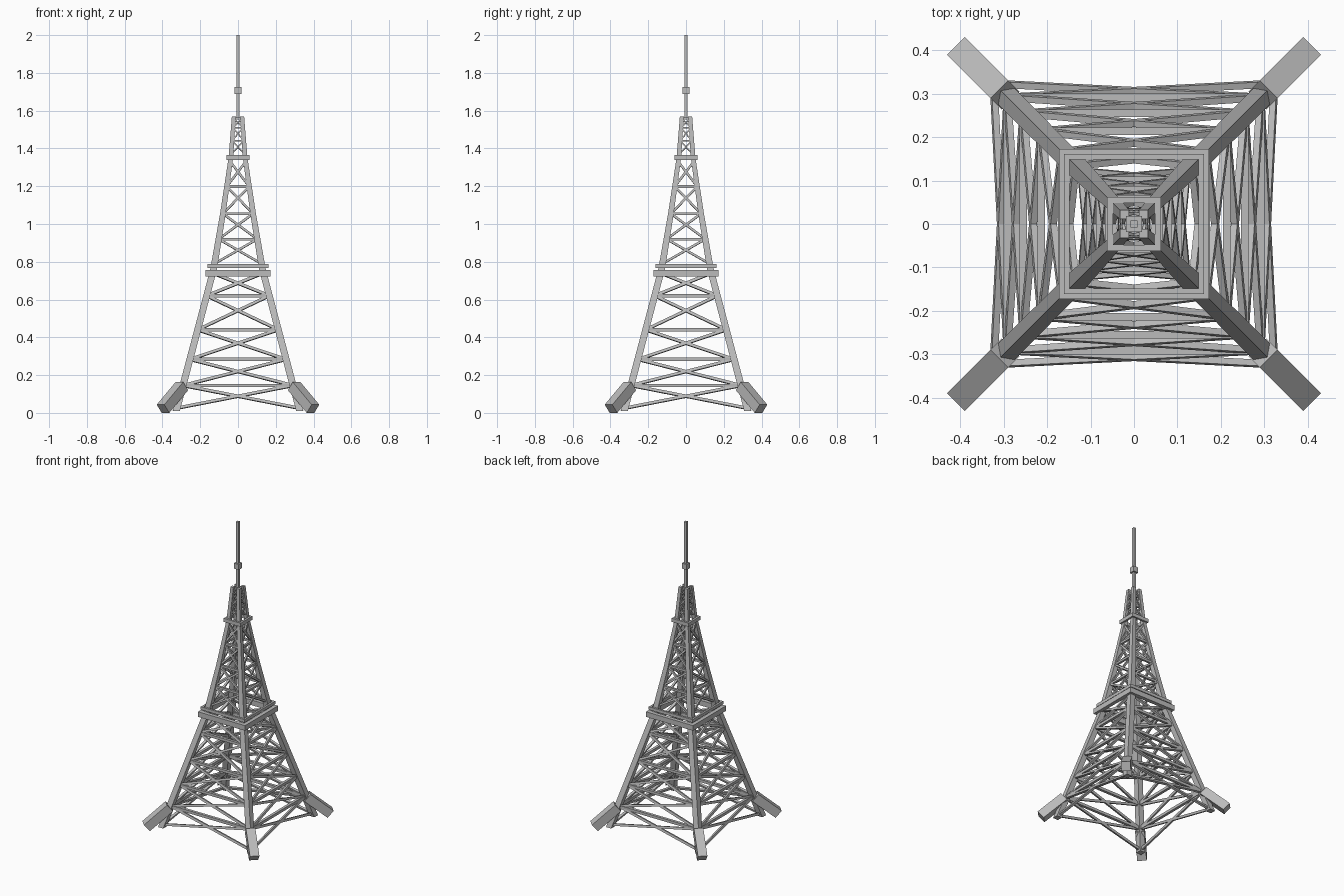
import bpy, bmesh
from mathutils import Vector, Matrix

cube = bpy.data.objects.get("Cube")
if cube:
    bpy.data.objects.remove(cube, do_unlink=True)

steel = bpy.data.materials.new("steel_grey")
steel.use_nodes = True
GREY = (0.5, 0.5, 0.5, 1)
steel.diffuse_color = GREY
steel.node_tree.nodes["Principled BSDF"].inputs["Base Color"].default_value = GREY

# Tower outline: (height, half distance between leg centres, leg width)
OUTLINE = [(0.01, 0.327, 0.038), (0.76, 0.129, 0.036), (1.055, 0.08, 0.03),
           (1.35, 0.038, 0.024), (1.57, 0.022, 0.021)]


def half_width(z):
    for (z0, h0, _), (z1, h1, _) in zip(OUTLINE, OUTLINE[1:]):
        if z <= z1:
            return h0 + (h1 - h0) * (z - z0) / (z1 - z0)
    return OUTLINE[-1][1]


def finish(name, bm):
    bmesh.ops.recalc_face_normals(bm, faces=bm.faces)
    mesh = bpy.data.meshes.new(name)
    bm.to_mesh(mesh)
    bm.free()
    mesh.materials.append(steel)
    obj = bpy.data.objects.new(name, mesh)
    bpy.context.collection.objects.link(obj)
    return obj


def box(bm, centre, size):
    mat = Matrix.Translation(centre) @ Matrix.Diagonal((*size, 1))
    bmesh.ops.create_cube(bm, size=1, matrix=mat)


def beam(bm, a, b, width, depth, normal):
    """Square-ended bar from a to b; depth is measured along normal."""
    a, b = Vector(a), Vector(b)
    axis = (b - a).normalized()
    side = Vector(normal).cross(axis).normalized()
    out = axis.cross(side)
    rot = Matrix((side, out, axis)).transposed().to_4x4()
    scale = Matrix.Diagonal((width, depth, (b - a).length, 1))
    bmesh.ops.create_cube(bm, size=1, matrix=Matrix.Translation((a + b) / 2) @ rot @ scale)


def four_fold(bm):
    """Repeat the contents at every quarter turn."""
    source = bm.verts[:] + bm.edges[:] + bm.faces[:]
    for i in range(1, 4):
        copy = bmesh.ops.duplicate(bm, geom=source)["geom"]
        verts = [v for v in copy if isinstance(v, bmesh.types.BMVert)]
        bmesh.ops.rotate(bm, verts=verts, matrix=Matrix.Rotation(i * 1.5707963, 3, "Z"))


# Corner legs, swept up the outline
bm = bmesh.new()
loops = []
for z, h, w in OUTLINE:
    corners = [(-1, -1), (1, -1), (1, 1), (-1, 1)]
    loops.append([bm.verts.new((h + sx * w / 2, h + sy * w / 2, z)) for sx, sy in corners])
for low, high in zip(loops, loops[1:]):
    for i in range(4):
        j = (i + 1) % 4
        bm.faces.new((low[i], low[j], high[j], high[i]))
bm.faces.new(loops[0][::-1])
bm.faces.new(loops[-1])
four_fold(bm)
finish("corner_legs", bm)

# Slanted foot blocks
bm = bmesh.new()
beam(bm, (0.397, 0.397, 0.022), (0.297, 0.297, 0.142), 0.057, 0.057, (1, 1, 1.7))
four_fold(bm)
finish("foot_blocks", bm)


def lattice(name, levels, thick):
    """Crossed braces between levels, with a cross bar at each inner level."""
    bm = bmesh.new()
    for i, (z0, z1) in enumerate(zip(levels, levels[1:])):
        h0, h1 = half_width(z0), half_width(z1)
        normal = (0, -(z1 - z0), h0 - h1)
        for s in (-1, 1):
            beam(bm, (s * h0, -h0, z0), (-s * h1, -h1, z1), thick, thick, normal)
        if i:
            beam(bm, (-h0, -h0, z0), (h0, -h0, z0), thick * 1.2, thick * 1.2, (0, 1, 0))
    four_fold(bm)
    finish(name, bm)


lattice("lower_lattice", [0.025, 0.145, 0.283, 0.44, 0.62, 0.74], 0.015)
lattice("middle_lattice", [0.79, 0.92, 1.055, 1.198, 1.33], 0.012)
lattice("upper_lattice", [1.37, 1.44, 1.51, 1.56], 0.007)


def platform(name, outer, inner, z0, z1):
    bm = bmesh.new()
    w = outer - inner
    # Each side stops at its neighbour so the corners meet cleanly
    box(bm, (-w / 2, -(outer + inner) / 2, (z0 + z1) / 2), (outer + inner, w, z1 - z0))
    four_fold(bm)
    finish(name, bm)


platform("main_platform", 0.173, 0.148, 0.722, 0.756)
platform("main_platform_rail", 0.161, 0.148, 0.768, 0.788)
platform("upper_platform", 0.062, 0.048, 1.34, 1.364)

# Mast with its seat and collar
bm = bmesh.new()
box(bm, (0, 0, 1.558), (0.04, 0.04, 0.012))
finish("mast_seat", bm)
bm = bmesh.new()
box(bm, (0, 0, 1.776), (0.017, 0.017, 0.448))
finish("mast", bm)
bm = bmesh.new()
box(bm, (0, 0, 1.707), (0.036, 0.036, 0.036))
finish("mast_collar", bm)
